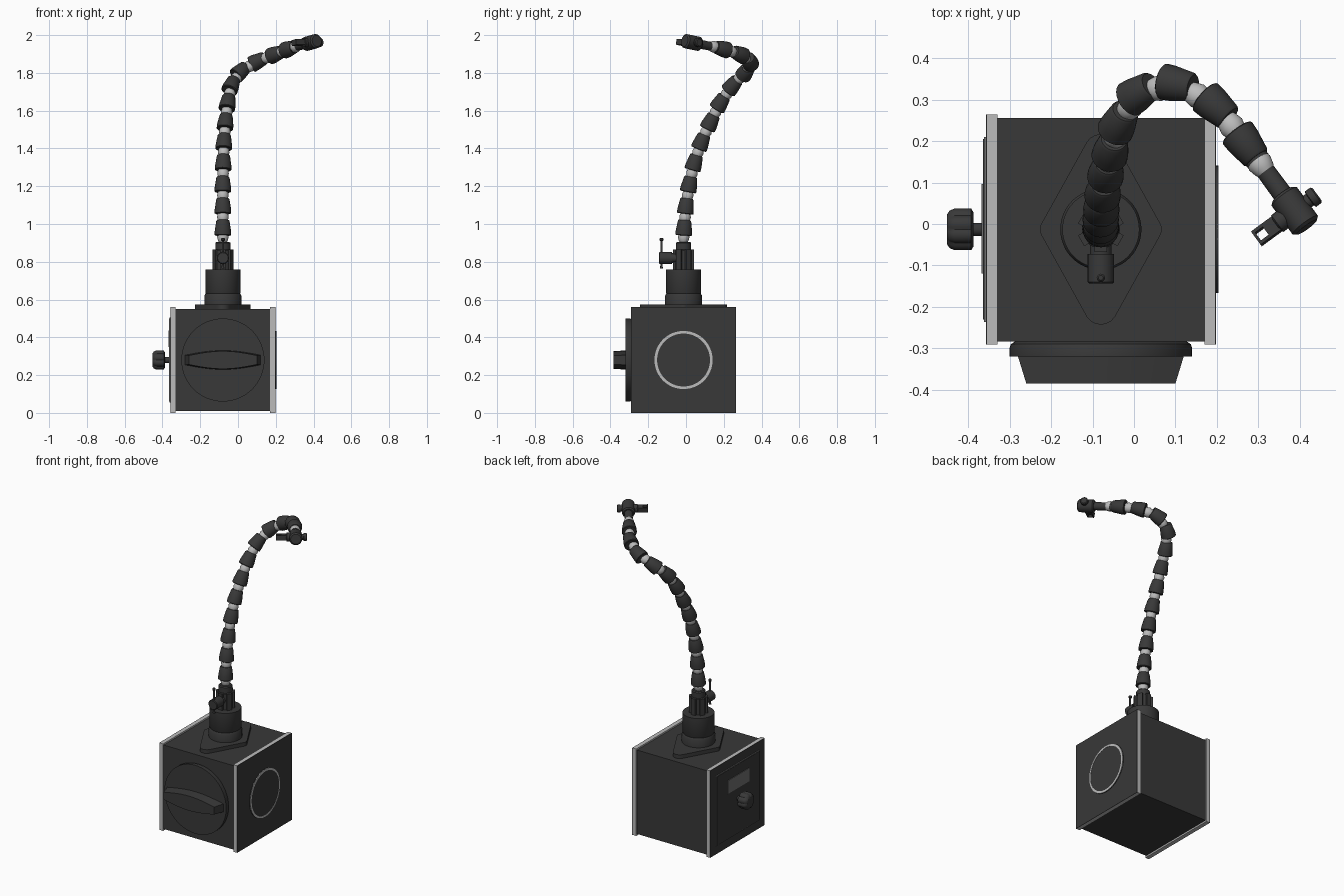
import bpy, bmesh, math
from mathutils import Vector, Matrix

if "Cube" in bpy.data.objects:
    bpy.data.objects.remove(bpy.data.objects["Cube"])


def material(name, v):
    m = bpy.data.materials.new(name)
    m.diffuse_color = (v, v, v, 1)
    m.use_nodes = True
    m.node_tree.nodes["Principled BSDF"].inputs["Base Color"].default_value = m.diffuse_color
    return m


DARK = material("dark_grey", 0.04)
LIGHT = material("light_grey", 0.5)
PALE = material("display_grey", 0.16)


def finish(name, bm, mat, smooth=True, bevel=0):
    bmesh.ops.recalc_face_normals(bm, faces=bm.faces)
    me = bpy.data.meshes.new(name)
    bm.to_mesh(me)
    bm.free()
    ob = bpy.data.objects.new(name, me)
    bpy.context.collection.objects.link(ob)
    me.materials.append(mat)
    if bevel:
        b = ob.modifiers.new("bevel", "BEVEL")
        b.width, b.segments, b.limit_method = bevel, 2, "ANGLE"
        b.angle_limit = math.radians(40)
    if smooth:
        bpy.ops.object.select_all(action="DESELECT")
        ob.select_set(True)
        bpy.context.view_layer.objects.active = ob
        bpy.ops.object.shade_smooth_by_angle(angle=math.radians(35))
    return ob


def frame(origin, axis):
    """Matrix that puts local z along axis."""
    q = Vector(axis).normalized().to_track_quat("Z", "Y")
    return Matrix.Translation(origin) @ q.to_matrix().to_4x4()


def loft(bm, rings, closed=False):
    n = len(rings[0])
    pairs = list(zip(rings, rings[1:]))
    if closed:
        pairs.append((rings[-1], rings[0]))
    for a, b in pairs:
        for i in range(n):
            bm.faces.new((a[i], a[(i + 1) % n], b[(i + 1) % n], b[i]))
    if not closed:
        bm.faces.new(rings[0])
        bm.faces.new(rings[-1])


def lathe(name, profile, origin, axis=(0, 0, 1), mat=DARK, segs=24, closed=False, lobes=0):
    """Turn (radius, height) pairs round an axis; lobes give a fluted grip."""
    m, bm, rings = frame(origin, axis), bmesh.new(), []
    for r, h in profile:
        ring = []
        for i in range(segs):
            a = 2 * math.pi * i / segs
            k = r * (1 - 0.1 * max(0, math.cos(lobes * a))) if lobes else r
            ring.append(bm.verts.new(m @ Vector((k * math.cos(a), k * math.sin(a), h))))
        rings.append(ring)
    loft(bm, rings, closed)
    return finish(name, bm, mat)


def box(name, lo, hi, mat=DARK, bevel=0, matrix=None):
    lo, hi = Vector(lo), Vector(hi)
    bm = bmesh.new()
    bmesh.ops.create_cube(bm, size=1)
    s = hi - lo
    m = Matrix.Translation((lo + hi) / 2) @ Matrix.Diagonal((s.x, s.y, s.z, 1))
    bm.transform(matrix @ m if matrix else m)
    return finish(name, bm, mat, smooth=False, bevel=bevel)


CX, CY, CZ = -0.08, -0.013, 0.28

# Magnetic base block and its side plates
box("base_body", (-0.33, -0.284, 0.01), (0.17, 0.256, 0.55))
for side, inner, outer in (("left", -0.33, -0.357), ("right", 0.17, 0.198)):
    skin = outer - math.copysign(0.002, outer)
    box(side + "_plate", (min(inner, skin), -0.291, 0), (max(inner, skin), 0.264, 0.56), LIGHT)
    box(side + "_plate_face", (min(skin, outer), -0.291, 0), (max(skin, outer), 0.264, 0.56))

# Left control panel with outline, display window and knob
box("panel_outline", (-0.362, -0.236, 0.055), (-0.357, 0.21, 0.505), PALE)
box("panel", (-0.364, -0.231, 0.06), (-0.357, 0.205, 0.5))
box("display_window", (-0.368, -0.12, 0.35), (-0.36, 0.096, 0.435), PALE)
lathe("panel_knob_shaft", [(0.016, 0), (0.016, 0.04)], (-0.36, CY, CZ), (-1, 0, 0))
lathe("panel_knob", [(0.042, 0), (0.052, 0.006), (0.052, 0.046), (0.047, 0.058), (0.036, 0.065)],
      (-0.387, CY, CZ), (-1, 0, 0), segs=48, lobes=8)

# Right round medallion with a light ring
lathe("right_disc", [(0.154, 0), (0.154, 0.006)], (0.197, CY, CZ), (1, 0, 0), segs=64)
lathe("right_ring", [(0.154, 0.004), (0.154, 0.0075), (0.14, 0.0075), (0.14, 0.004)],
      (0.197, CY, CZ), (1, 0, 0), LIGHT, 64, closed=True)

# Front rotary switch: dial and lens-shaped handle
lathe("switch_dial", [(0.205, 0), (0.217, 0.008), (0.22, 0.016), (0.22, 0.038)],
      (CX, -0.282, CZ), (0, -1, 0), segs=64)
bm = bmesh.new()
rings = []
for y, half, scale in ((-0.31, 0.203, 1), (-0.385, 0.18, 0.92)):
    top = []
    for i in range(13):
        t = -1 + i / 6
        top.append((t * half, scale * (0.026 + 0.025 * math.cos(t * math.pi / 2))))
    pts = top + [(x, -z) for x, z in reversed(top)]
    rings.append([bm.verts.new((CX + x, y, CZ + z)) for x, z in pts])
loft(bm, rings)
finish("switch_handle", bm, DARK)

# Diamond mounting flange with rounded corners
bm = bmesh.new()
rings = []
for z in (0.548, 0.574):
    pts = []
    for k, (x, y, r) in enumerate(((0.117, 0, 0.03), (0, 0.19, 0.04),
                                   (-0.117, 0, 0.03), (0, -0.19, 0.04))):
        spread = 32 if k % 2 == 0 else 58
        for j in range(7):
            a = math.radians(90 * k + spread * (j / 3 - 1))
            pts.append((CX + x + r * math.cos(a), CY + y + r * math.sin(a)))
    rings.append([bm.verts.new((x, y, z)) for x, y in pts])
loft(bm, rings)
finish("mounting_flange", bm, DARK)

# Turned column and ribbed collar
lathe("column", [(0.098, 0.57), (0.098, 0.62), (0.091, 0.633), (0.093, 0.636), (0.093, 0.76)],
      (CX, CY, 0), segs=48)
lathe("collar", [(0.046, 0.755), (0.046, 0.86), (0.04, 0.865), (0.04, 0.9), (0.034, 0.905)],
      (CX, CY, 0), segs=32)
for i in range(6):
    m = Matrix.Translation((CX, CY, 0)) @ Matrix.Rotation(math.radians(60 * i + 30), 4, "Z")
    box("collar_rib", (0.03, -0.015, 0.755), (0.055, 0.015, 0.865), matrix=m)

# Side clamp with its locking lever
lathe("clamp_barrel", [(0.026, 0.03), (0.026, 0.06), (0.032, 0.06), (0.032, 0.127), (0.028, 0.131)],
      (CX, CY, 0.82), (0, -1, 0))
lathe("clamp_lever", [(0.008, 0.765), (0.006, 0.78), (0.006, 0.91), (0.01, 0.914),
                      (0.01, 0.922), (0.006, 0.927)], (CX, -0.13, 0), segs=12)

# Flexible arm: tapered sleeves along a bent path with light balls between
path = [Vector(p) for p in (
    (-0.08, -0.014, 0.885), (-0.08, -0.01, 0.98), (-0.08, 0.0, 1.095), (-0.08, 0.018, 1.21),
    (-0.078, 0.045, 1.325), (-0.074, 0.082, 1.435), (-0.066, 0.13, 1.54), (-0.054, 0.183, 1.643),
    (-0.034, 0.248, 1.735), (0.015, 0.318, 1.808), (0.106, 0.337, 1.862), (0.2, 0.282, 1.9),
    (0.272, 0.19, 1.928), (0.335, 0.104, 1.948))]
for i in range(len(path) - 1):
    d = path[i + 1] - path[i]
    mid = (path[i] + path[i + 1]) / 2
    lathe("arm_joint_ball", [(0.018, -0.034), (0.026, -0.02), (0.031, 0), (0.026, 0.02),
                             (0.018, 0.034)], mid, d, LIGHT)
    if i:
        axis = path[i + 1] - path[i - 1]
        lathe("arm_sleeve", [(0.04, -0.041), (0.044, -0.038), (0.043, -0.015),
                             (0.035, 0.036), (0.031, 0.041)], path[i], axis)

# Tip: neck, swivel head, thumb knob and slotted clevis
head = Vector((0.388, 0.032, 1.961))
run = (head - path[-2]).normalized()
cross = Vector((-run.y, run.x, 0)).normalized()
if cross.x < 0:
    cross = -cross
lathe("arm_neck", [(0.03, 0.03), (0.03, 0.052), (0.023, 0.06), (0.024, 0.15), (0.024, 0.19)],
      path[-2], run)
lathe("swivel_head", [(0.03, -0.05), (0.038, -0.043), (0.038, 0.043), (0.03, 0.05)], head, run)
lathe("head_knob", [(0.017, 0.02), (0.017, 0.045), (0.023, 0.047), (0.023, 0.063), (0.018, 0.067)],
      head, cross)
lathe("head_pivot", [(0.025, 0.02), (0.025, 0.052), (0.019, 0.056)], head, -cross)
m = Matrix.Translation(head) @ Matrix((-cross, run, cross.cross(-run))).transposed().to_4x4()
for s in (-1, 1):
    a, b = sorted((s * 0.012, s * 0.02))
    box("clevis_cheek", (0.045, a, -0.015), (0.11, b, 0.015), matrix=m)
box("clevis_tip", (0.108, -0.02, -0.015), (0.115, 0.02, 0.015), matrix=m)
box("clevis_root", (0.045, -0.02, -0.015), (0.085, 0.02, 0.015), matrix=m)
